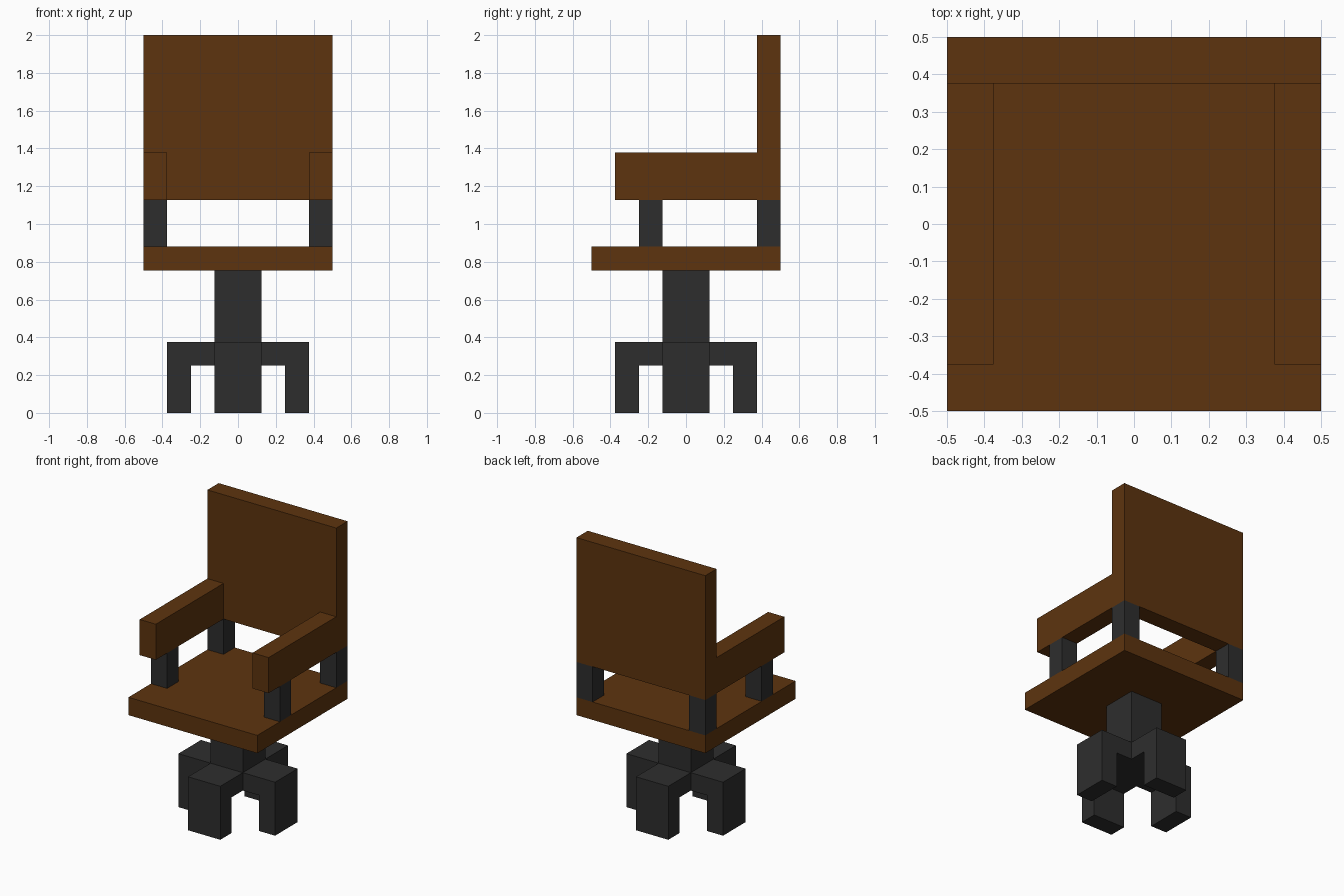
import bpy
import bmesh
import math
from mathutils import Matrix, Vector

cube = bpy.data.objects.get("Cube")
if cube:
    bpy.data.objects.remove(cube, do_unlink=True)


def make_material(name, rgb):
    mat = bpy.data.materials.new(name)
    mat.use_nodes = True
    colour = (*rgb, 1.0)
    mat.diffuse_color = colour
    mat.node_tree.nodes["Principled BSDF"].inputs["Base Color"].default_value = colour
    return mat


BROWN = make_material("brown wood", (0.110, 0.034, 0.0045))
GREY = make_material("dark grey metal", (0.027, 0.027, 0.027))


def add_object(name, bm, mat):
    bmesh.ops.recalc_face_normals(bm, faces=bm.faces)
    mesh = bpy.data.meshes.new(name)
    bm.to_mesh(mesh)
    bm.free()
    mesh.materials.append(mat)
    obj = bpy.data.objects.new(name, mesh)
    bpy.context.collection.objects.link(obj)
    return obj


def box(name, low, high, mat):
    low, high = Vector(low), Vector(high)
    bm = bmesh.new()
    bmesh.ops.create_cube(bm, size=1.0)
    bmesh.ops.scale(bm, vec=high - low, verts=bm.verts)
    bmesh.ops.translate(bm, vec=(low + high) / 2, verts=bm.verts)
    return add_object(name, bm, mat)


def leg(name, angle):
    # Bent leg: a side profile extruded across its width, then turned about z
    profile = [(0.125, 0.25), (0.25, 0.25), (0.25, 0), (0.375, 0),
               (0.375, 0.375), (0.125, 0.375)]
    bm = bmesh.new()
    face = bm.faces.new([bm.verts.new((x, -0.125, z)) for x, z in profile])
    side = bmesh.ops.extrude_face_region(bm, geom=[face])["geom"]
    moved = [v for v in side if isinstance(v, bmesh.types.BMVert)]
    bmesh.ops.translate(bm, vec=(0, 0.25, 0), verts=moved)
    bmesh.ops.rotate(bm, cent=(0, 0, 0), verts=bm.verts,
                     matrix=Matrix.Rotation(angle, 3, "Z"))
    return add_object(name, bm, GREY)


# Base: central column with four legs in a cross
box("column", (-0.125, -0.125, 0.25), (0.125, 0.125, 0.755), GREY)
for i, side in enumerate(("left", "back", "right", "front")):
    leg(side + "_leg", i * math.pi / 2)

# Seat and backrest
box("seat", (-0.5, -0.5, 0.755), (0.5, 0.5, 0.88), BROWN)
box("backrest", (-0.5, 0.375, 1.128), (0.5, 0.5, 2.0), BROWN)

# Armrests with their posts on both sides
for side, x in (("left", 0.375), ("right", -0.5)):
    x2 = x + 0.125
    box(side + "_armrest", (x, -0.375, 1.128), (x2, 0.375, 1.378), BROWN)
    box(side + "_front_post", (x, -0.25, 0.88), (x2, -0.125, 1.128), GREY)
    box(side + "_back_post", (x, 0.375, 0.88), (x2, 0.5, 1.128), GREY)
